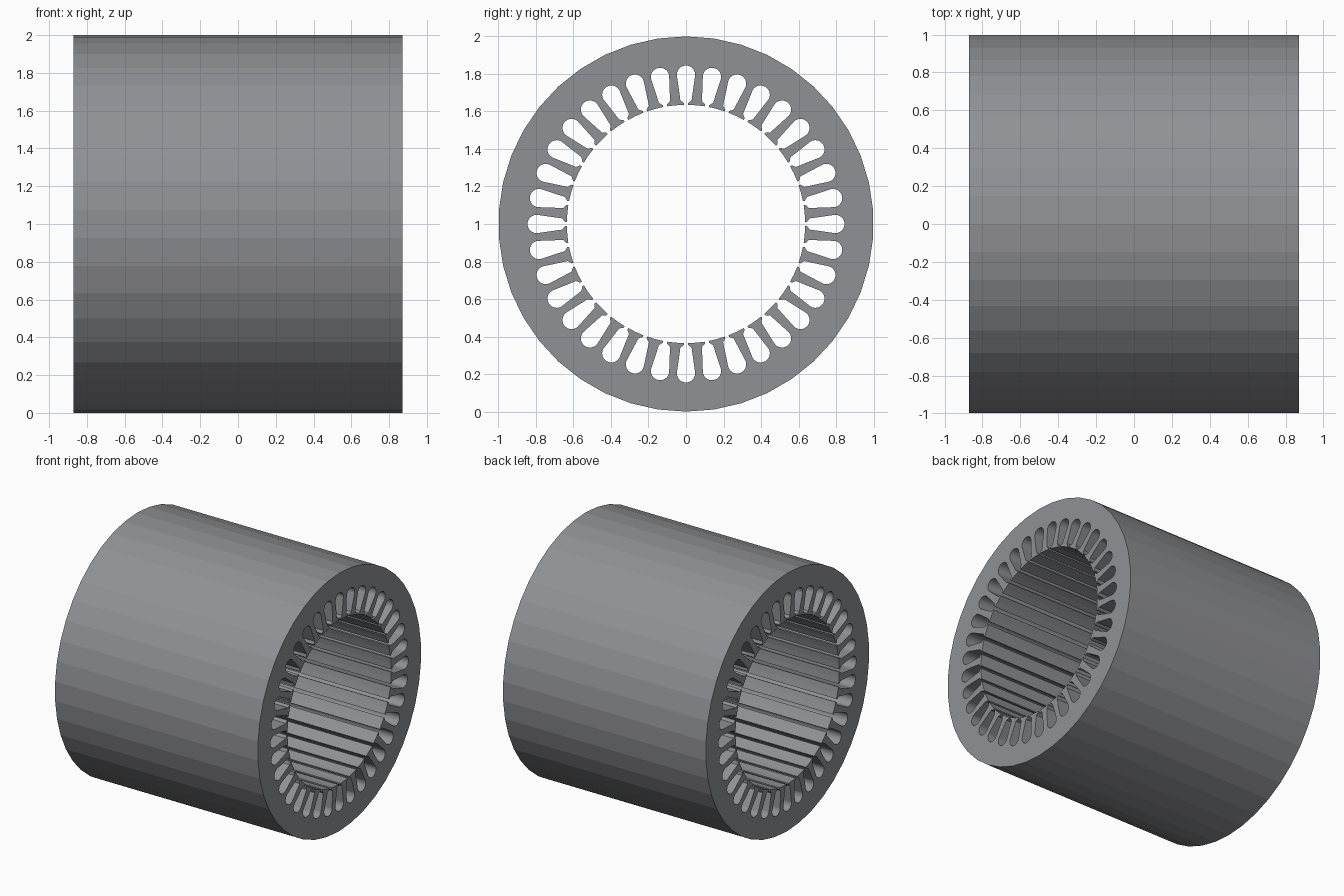
import bpy, bmesh
from math import pi, sin, cos

if "Cube" in bpy.data.objects:
    bpy.data.objects.remove(bpy.data.objects["Cube"])

HALF_LEN, SLOTS, SIDES = 0.87, 36, 42
R_OUT, R_BORE = 1.0, 0.635
END_R, END_C = 0.049, 0.796          # rounded slot bottom: radius and centre


def polar(r, a):
    return (r * sin(a), r * cos(a))   # angle measured from the top


def slot_points():
    """One slot as (sideways, outward) points, from left lip to right lip."""
    left = [(-0.011, R_BORE), (-0.011, 0.645), (-0.030, 0.660)]
    arc = [(-END_R * cos(t), END_C + END_R * sin(t))
           for t in (pi * i / 12 for i in range(13))]
    return left + arc + [(-x, y) for x, y in reversed(left)]


# Bore outline: slots repeated around the axis, tooth tips between them
bore = []
for k in range(SLOTS):
    a = 2 * pi * k / SLOTS
    bore += [(x * cos(a) + y * sin(a), y * cos(a) - x * sin(a)) for x, y in slot_points()]
    bore.append(polar(R_BORE, a + pi / SLOTS))
rim = [polar(R_OUT, 2 * pi * k / SIDES) for k in range(SIDES)]

# Filled profile extruded along the axis
curve = bpy.data.curves.new("stator_profile", 'CURVE')
curve.dimensions = '2D'
curve.fill_mode = 'BOTH'
curve.extrude = HALF_LEN
for loop in (rim, bore):
    s = curve.splines.new('POLY')
    s.points.add(len(loop) - 1)
    for p, (x, y) in zip(s.points, loop):
        p.co = (x, y, 0, 1)
    s.use_cyclic_u = True

# Dark steel
steel = bpy.data.materials.new("dark_steel")
steel.diffuse_color = (0.28, 0.285, 0.30, 1)
steel.use_nodes = True
steel.node_tree.nodes["Principled BSDF"].inputs["Base Color"].default_value = steel.diffuse_color
curve.materials.append(steel)

core = bpy.data.objects.new("stator_core", curve)
bpy.context.collection.objects.link(core)
core.rotation_euler = (pi / 2, 0, pi / 2)
core.location.z = 1.0
bpy.context.view_layer.objects.active = core
core.select_set(True)
bpy.ops.object.convert(target='MESH')

# Weld caps to walls and keep flat faces
bm = bmesh.new()
bm.from_mesh(core.data)
bmesh.ops.remove_doubles(bm, verts=bm.verts, dist=1e-5)
bmesh.ops.recalc_face_normals(bm, faces=bm.faces)
for f in bm.faces:
    f.smooth = False
bm.to_mesh(core.data)
bm.free()
